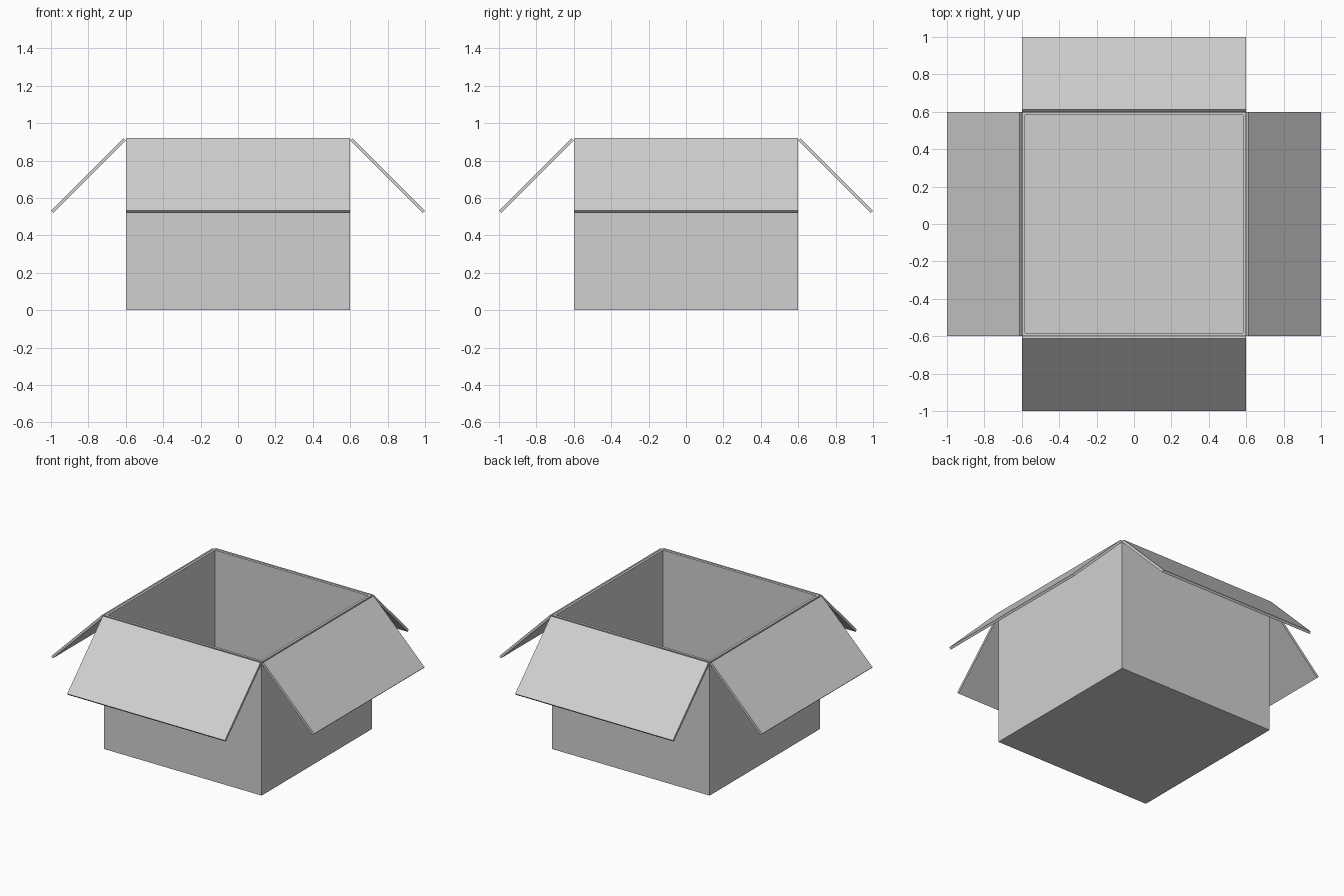
import bpy
import bmesh
from math import pi, sqrt
from mathutils import Matrix, Vector

WIDTH, HEIGHT, THICK = 1.2, 0.92, 0.017
REACH = 0.4  # how far each flap spreads outward and downward

cube = bpy.data.objects.get("Cube")
if cube:
    bpy.data.objects.remove(cube, do_unlink=True)

# Single cardboard colour
card = bpy.data.materials.new("light_grey_card")
card.use_nodes = True
grey = (0.63, 0.63, 0.63, 1)
card.diffuse_color = grey
card.node_tree.nodes["Principled BSDF"].inputs["Base Color"].default_value = grey


def add_object(name, bm):
    bmesh.ops.recalc_face_normals(bm, faces=bm.faces)
    mesh = bpy.data.meshes.new(name)
    bm.to_mesh(mesh)
    bm.free()
    mesh.materials.append(card)
    obj = bpy.data.objects.new(name, mesh)
    bpy.context.collection.objects.link(obj)
    return obj


def block(size, centre):
    bm = bmesh.new()
    bmesh.ops.create_cube(bm, size=1, matrix=Matrix.Translation(centre) @ Matrix.Diagonal((*size, 1)))
    return bm


# Open box: inset the lid face, then sink it to the inside floor
bm = block((WIDTH, WIDTH, HEIGHT), (0, 0, HEIGHT / 2))
lid = max(bm.faces, key=lambda f: f.calc_center_median().z)
bmesh.ops.inset_region(bm, faces=[lid], thickness=THICK, use_even_offset=True)
sunk = bmesh.ops.extrude_discrete_faces(bm, faces=[lid])["faces"]
bmesh.ops.translate(bm, verts=sunk[0].verts, vec=Vector((0, 0, THICK - HEIGHT)))
add_object("box_body", bm)

# Four flaps folded outward at 45 degrees, one on each rim edge
length = REACH * sqrt(2) - THICK
middle = Vector((WIDTH / 2 + REACH / 2, 0, HEIGHT - REACH / 2))
for i, side in enumerate(("left", "back", "right", "front")):
    bm = block((length, WIDTH, THICK), (0, 0, 0))
    place = (Matrix.Rotation(i * pi / 2, 4, "Z")
             @ Matrix.Translation(middle)
             @ Matrix.Rotation(pi / 4, 4, "Y"))
    bmesh.ops.transform(bm, matrix=place, verts=bm.verts)
    add_object(side + "_flap", bm)
